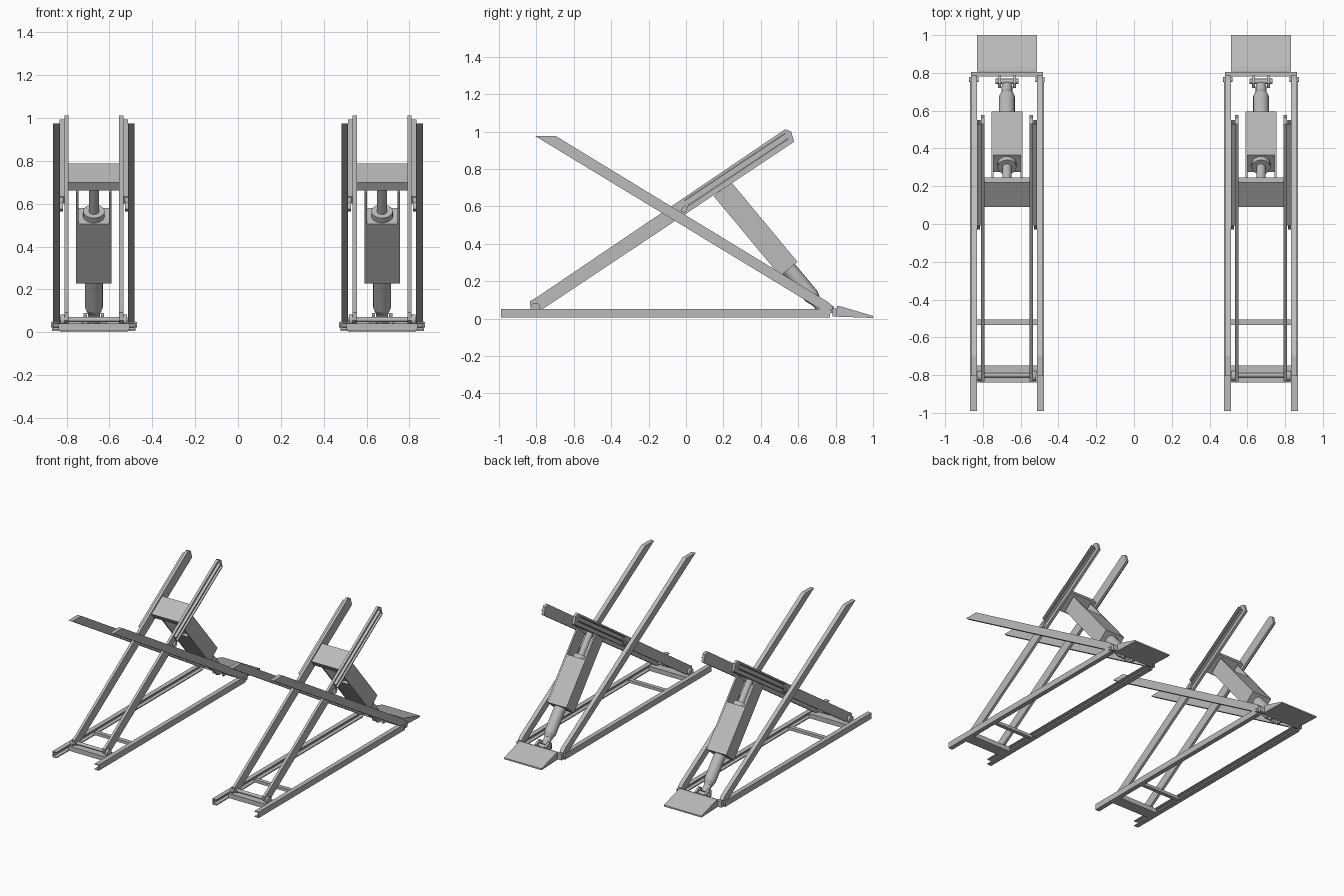
import bpy, bmesh, math
from mathutils import Vector, Matrix

if "Cube" in bpy.data.objects:
    bpy.data.objects.remove(bpy.data.objects["Cube"])

steel = bpy.data.materials.new("grey steel")
steel.diffuse_color = (0.5, 0.5, 0.5, 1)
steel.use_nodes = True
steel.node_tree.nodes["Principled BSDF"].inputs["Base Color"].default_value = steel.diffuse_color


def finish(name, bm):
    bmesh.ops.recalc_face_normals(bm, faces=bm.faces[:])
    me = bpy.data.meshes.new(name)
    bm.to_mesh(me)
    bm.free()
    me.materials.append(steel)
    ob = bpy.data.objects.new(name, me)
    bpy.context.collection.objects.link(ob)
    return ob


def prism(name, profile, x0, x1):
    """Extrude a (y, z) profile from x0 to x1."""
    bm = bmesh.new()
    a = [bm.verts.new((x0, y, z)) for y, z in profile]
    b = [bm.verts.new((x1, y, z)) for y, z in profile]
    bm.faces.new(a)
    bm.faces.new(b[::-1])
    n = len(a)
    for i in range(n):
        bm.faces.new((a[i], a[(i + 1) % n], b[(i + 1) % n], b[i]))
    return finish(name, bm)


def box(name, x0, x1, y0, y1, z0, z1):
    return prism(name, [(y0, z0), (y1, z0), (y1, z1), (y0, z1)], x0, x1)


def beam(name, p, q, lo, hi, x0, x1):
    """Straight bar from p to q in the side plane, lo..hi across its line."""
    p, q = Vector(p), Vector(q)
    d = (q - p).normalized()
    n = Vector((-d.y, d.x))
    return prism(name, [p + n * lo, q + n * lo, q + n * hi, p + n * hi], x0, x1)


def rod(name, p, q, r0, r1, seg=20):
    """Smooth cylinder or cone between two points."""
    p, q = Vector(p), Vector(q)
    d = q - p
    bm = bmesh.new()
    m = Matrix.Translation((p + q) / 2) @ d.to_track_quat('Z', 'Y').to_matrix().to_4x4()
    bmesh.ops.create_cone(bm, cap_ends=True, segments=seg, radius1=r0,
                          radius2=r1, depth=d.length, matrix=m)
    ob = finish(name, bm)
    for f in ob.data.polygons:
        f.use_smooth = len(f.vertices) == 4
    return ob


# Ram axis, measured upward from the lower end of its housing
def ram(t):
    return (0.55 - 0.64 * t, 0.265 + 0.77 * t)


ARM_A, ARM_B = (-0.80, 0.072), (0.553, 0.976)   # centre line of the inner arm
arm_dir = (Vector(ARM_B) - Vector(ARM_A)).normalized()


def along(t):
    return Vector(ARM_A) + arm_dir * t


def build_side(cx, s):
    """Parts that appear on both sides of one lift."""
    def X(*v):
        return sorted(cx + s * k for k in v)

    # Base rail: channel open to the inside
    box("base_rail_web", *X(0.188, 0.195), -0.99, 0.77, 0.005, 0.05)
    box("base_rail_top", *X(0.16, 0.19), -0.99, 0.77, 0.043, 0.05)
    box("base_rail_bottom", *X(0.16, 0.19), -0.99, 0.77, 0.005, 0.012)

    # Outer arm with level cut at its raised end
    prism("outer_arm", [(-0.805, 0.975), (-0.695, 0.975), (0.765, 0.085),
                        (0.785, 0.06), (0.775, 0.035), (0.735, 0.04)], *X(0.158, 0.19))

    # Inner arm with chamfered ends
    prism("inner_arm", [(-0.835, 0.092), (-0.80, 0.112), (0.53, 1.012), (0.562, 1.0),
                        (0.578, 0.945), (-0.765, 0.052), (-0.80, 0.04),
                        (-0.83, 0.055)], *X(0.118, 0.138))

    # Slide track on the upper half of the inner arm
    beam("slide_track_web", along(0.97), along(1.615), -0.012, 0.028, *X(0.138, 0.144))
    for lo in (-0.012, 0.021):
        beam("slide_track_lip", along(0.97), along(1.615), lo, lo + 0.007, *X(0.138, 0.16))
    prism("track_stop", [(-0.03, 0.575), (-0.005, 0.565), (0.01, 0.595), (-0.01, 0.605)],
          *X(0.144, 0.158))

    # Foot roller and hinge pin
    rod("foot_roller", (cx + s * 0.138, -0.805, 0.058), (cx + s * 0.155, -0.805, 0.058),
        0.026, 0.026)
    rod("hinge_pin", (cx + s * 0.15, 0.765, 0.035), (cx + s * 0.2, 0.765, 0.035),
        0.013, 0.013)

    # Housing side plate reaching up to the cross plate, and lower ram lug
    beam("housing_side", ram(0), ram(0.555), -0.06, 0.06, *X(0.071, 0.083))
    prism("ram_lug", [(0.72, 0.03), (0.79, 0.03), (0.79, 0.065), (0.745, 0.09),
                      (0.72, 0.075)], *X(0.032, 0.048))


def build_lift(cx):
    for s in (-1, 1):
        build_side(cx, s)

    # Base ties
    box("front_base_plate", cx - 0.165, cx + 0.165, -0.84, -0.75, 0.005, 0.04)
    box("base_tie", cx - 0.165, cx + 0.165, -0.535, -0.505, 0.008, 0.03)
    box("hinge_bar", cx - 0.19, cx + 0.19, 0.782, 0.806, 0.012, 0.055)
    rod("foot_axle", (cx - 0.12, -0.80, 0.06), (cx + 0.12, -0.80, 0.06), 0.012, 0.012)

    # Drive-on ramp
    prism("ramp", [(0.808, 0.01), (0.808, 0.068), (0.83, 0.064), (1.0, 0.014), (1.0, 0.003)],
          cx - 0.158, cx + 0.158)

    # Cross plate between the inner arms
    prism("cross_plate", [(0.09, 0.70), (0.22, 0.788), (0.246, 0.75), (0.116, 0.662)],
          cx - 0.12, cx + 0.12)

    # Ram housing and ram
    beam("ram_housing", ram(0), ram(0.36), -0.059, 0.059, cx - 0.078, cx + 0.078)
    def P(t):
        return (cx, *ram(t))
    rod("ram_barrel", P(0.02), P(-0.19), 0.042, 0.042)
    rod("ram_taper", P(-0.19), P(-0.225), 0.042, 0.03)
    rod("ram_end", P(-0.225), P(-0.28), 0.028, 0.028)
    rod("ram_collar", P(0.35), P(0.39), 0.05, 0.05)
    rod("ram_piston", P(0.38), P(0.56), 0.024, 0.024)
    rod("ram_pin", (cx - 0.06, 0.755, 0.05), (cx + 0.06, 0.755, 0.05), 0.014, 0.014)


for cx in (-0.6725, 0.6725):
    build_lift(cx)
